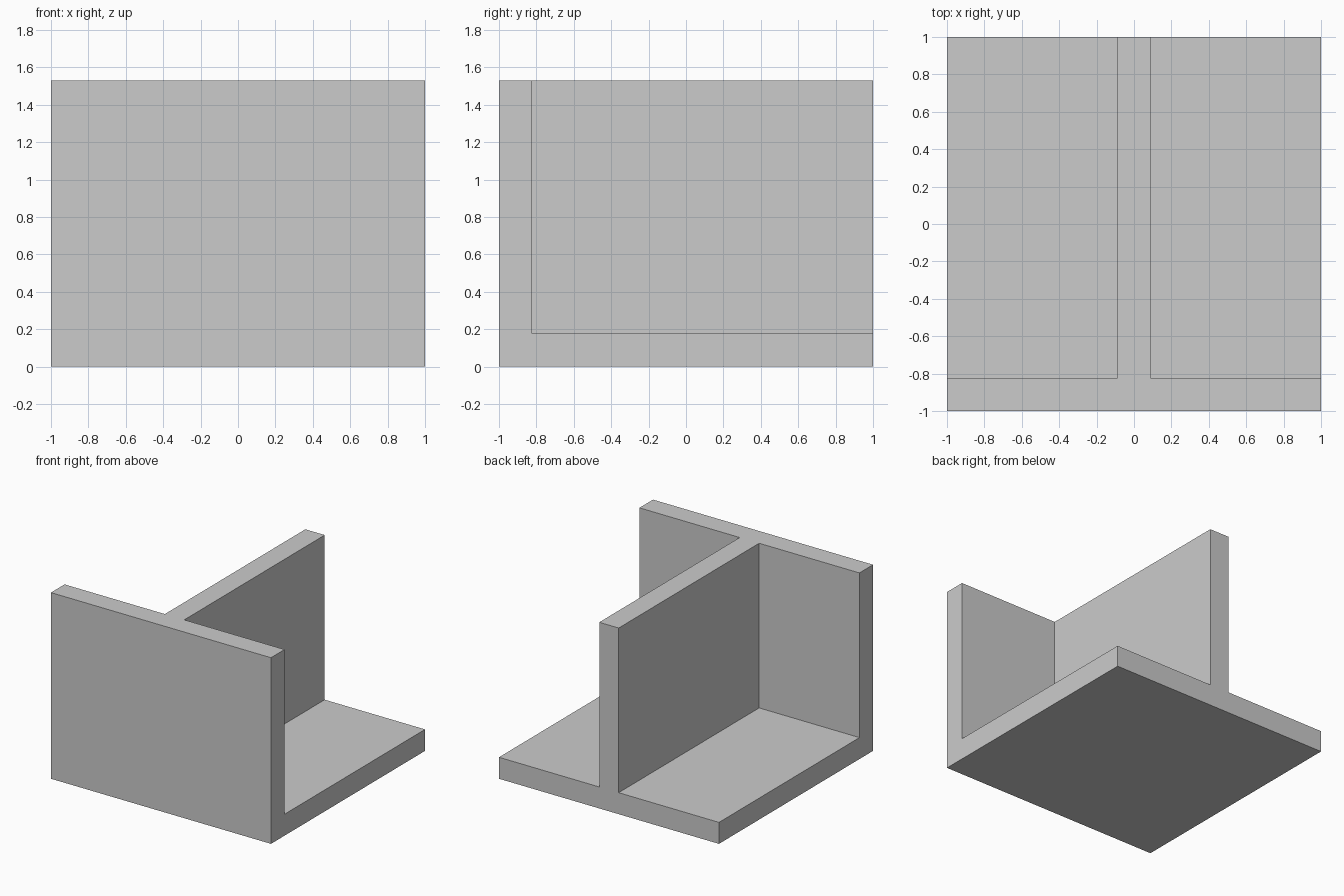
import bpy

if "Cube" in bpy.data.objects:
    bpy.data.objects.remove(bpy.data.objects["Cube"])

T = 3 / 17       # panel thickness
H = 26 / 17      # overall height


def box(name, lo, hi):
    centre = [(a + b) / 2 for a, b in zip(lo, hi)]
    bpy.ops.mesh.primitive_cube_add(size=1, location=centre)
    obj = bpy.context.object
    obj.name = name
    obj.scale = [b - a for a, b in zip(lo, hi)]
    bpy.ops.object.transform_apply(location=True, rotation=False, scale=True)
    return obj


# Solid block, carved down to base plate, front wall and centre rib
bracket = box("ribbed_bracket", (-1, -1, 0), (1, 1, H))

# Open pocket on each side of the rib
for side in (-1, 1):
    x0, x1 = sorted((side * T / 2, side * 1.5))
    cutter = box("pocket_cutter", (x0, -1 + T, T), (x1, 1.5, H + 0.5))
    cutter.hide_render = True
    mod = bracket.modifiers.new("pocket", 'BOOLEAN')
    mod.operation = 'DIFFERENCE'
    mod.solver = 'EXACT'
    mod.object = cutter
    bpy.context.view_layer.objects.active = bracket
    bpy.ops.object.modifier_apply(modifier=mod.name)
    bpy.data.objects.remove(cutter, do_unlink=True)
